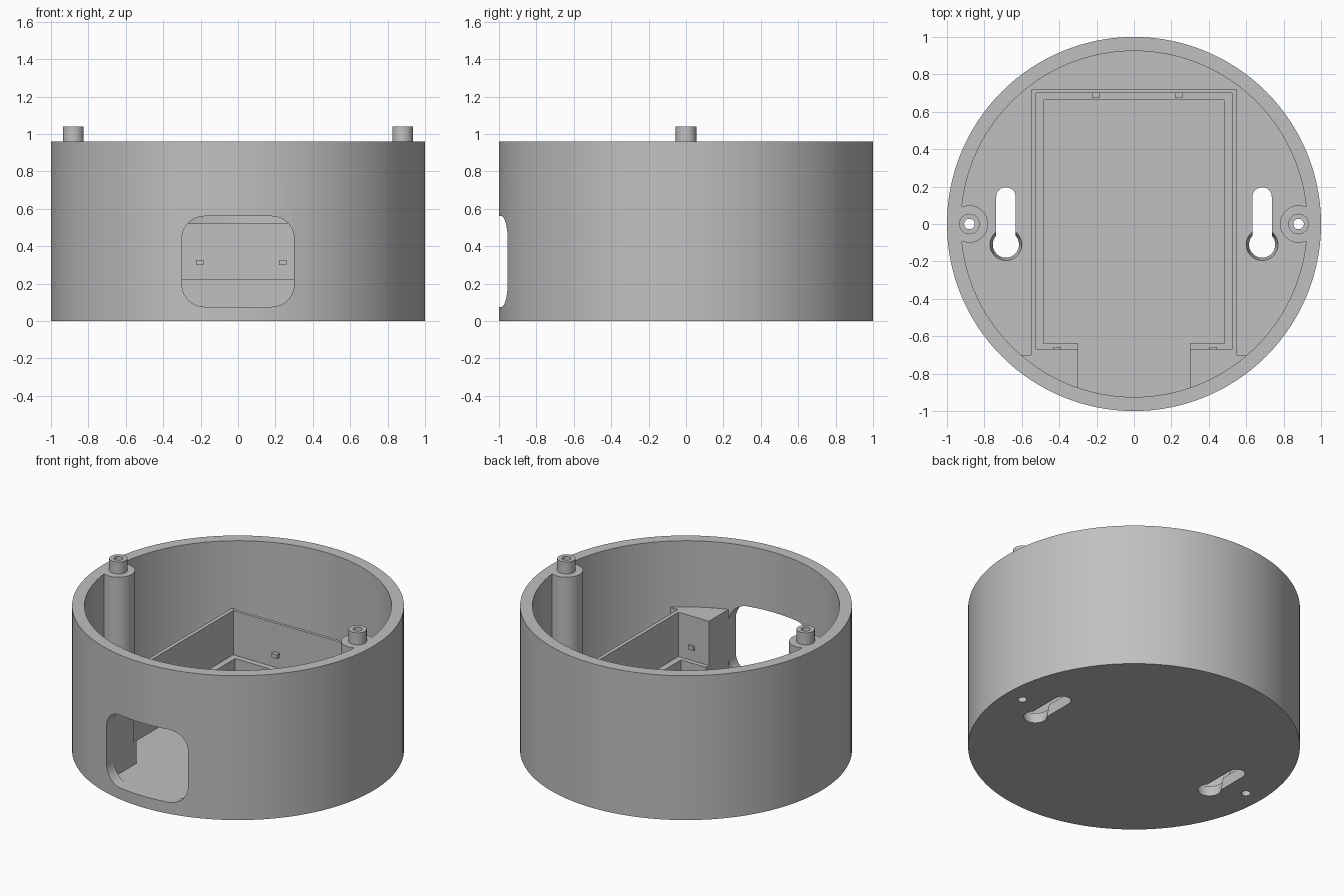
import bpy
import bmesh
import math
from mathutils import Matrix

if "Cube" in bpy.data.objects:
    bpy.data.objects.remove(bpy.data.objects["Cube"], do_unlink=True)

grey = bpy.data.materials.new("plain grey")
grey.use_nodes = True
grey.diffuse_color = (0.53, 0.53, 0.53, 1)
grey.node_tree.nodes["Principled BSDF"].inputs["Base Color"].default_value = grey.diffuse_color

RIM, FLOOR, INNER = 0.96, 0.075, 0.925
POST_X, KEY_X = 0.88, 0.685


def finish(bm, name):
    bmesh.ops.recalc_face_normals(bm, faces=bm.faces)
    mesh = bpy.data.meshes.new(name)
    bm.to_mesh(mesh)
    bm.free()
    mesh.materials.append(grey)
    ob = bpy.data.objects.new(name, mesh)
    bpy.context.collection.objects.link(ob)
    return ob


def cylinder(name, r, z0, z1, x=0, y=0, top_r=None, sides=48):
    bm = bmesh.new()
    bmesh.ops.create_cone(bm, cap_ends=True, segments=sides, radius1=r,
                          radius2=r if top_r is None else top_r, depth=z1 - z0,
                          matrix=Matrix.Translation((x, y, (z0 + z1) / 2)))
    return finish(bm, name)


def prism(name, outline, z0, z1, turn=None):
    bm = bmesh.new()
    face = bm.faces.new([bm.verts.new((x, y, z0)) for x, y in outline])
    new = bmesh.ops.extrude_face_region(bm, geom=[face])["geom"]
    verts = [v for v in new if isinstance(v, bmesh.types.BMVert)]
    bmesh.ops.translate(bm, verts=verts, vec=(0, 0, z1 - z0))
    if turn:
        bm.transform(turn)
    return finish(bm, name)


def box(name, x, y, z, sx, sy, sz):
    bm = bmesh.new()
    bmesh.ops.create_cube(bm, size=1, matrix=Matrix.Translation((x, y, z)) @ Matrix.Diagonal((sx, sy, sz, 1)))
    return finish(bm, name)


def arc(cx, cy, r, start, end, steps=10):
    angles = [math.radians(start + (end - start) * i / steps) for i in range(steps + 1)]
    return [(cx + r * math.cos(a), cy + r * math.sin(a)) for a in angles]


def combine(ob, other, operation):
    """Apply a boolean and discard the helper."""
    other.hide_render = True
    mod = ob.modifiers.new("cut", "BOOLEAN")
    mod.operation, mod.object, mod.solver = operation, other, "EXACT"
    graph = bpy.context.evaluated_depsgraph_get()
    graph.update()
    mesh = bpy.data.meshes.new_from_object(ob.evaluated_get(graph))
    ob.modifiers.clear()
    ob.data = mesh
    bpy.data.objects.remove(other, do_unlink=True)


def mirrored(half):
    return half + [(-x, y) for x, y in reversed(half)]


# Round housing: the cavity leaves the two screw posts standing
cavity = cylinder("cavity", INNER, FLOOR, 1.2, sides=128)
for s in (-1, 1):
    combine(cavity, cylinder("post", 0.1, -0.2, 1.4, s * POST_X), "DIFFERENCE")
housing = cylinder("housing", 1, 0, RIM, sides=128)
combine(housing, cavity, "DIFFERENCE")

# Cable window in the front wall
r, left, right, low, high = 0.12, -0.3, 0.3, FLOOR + 0.001, 0.56
rounded = (arc(right - r, high - r, r, 0, 90) + arc(left + r, high - r, r, 90, 180)
           + arc(left + r, low + r, r, 180, 270) + arc(right - r, low + r, r, 270, 360))
combine(housing, prism("window", rounded, 0.8, 1.1, Matrix.Rotation(math.pi / 2, 4, "X")), "DIFFERENCE")

# Hollow pins on the posts, and keyhole slots through the floor
for s in (-1, 1):
    combine(housing, cylinder("pin", 0.055, 0.9, 1.04, s * POST_X), "UNION")
    combine(housing, cylinder("screw_hole", 0.028, -0.1, 1.2, s * POST_X, sides=32), "DIFFERENCE")
    x = s * KEY_X
    slot = arc(x, 0.145, 0.052, 0, 180) + [(x - 0.052, -0.11), (x + 0.052, -0.11)]
    combine(housing, prism("slot", slot, -0.1, 0.2), "DIFFERENCE")
    combine(housing, cylinder("key_hole", 0.067, -0.015, 0.09, x, -0.11, top_r=0.088), "DIFFERENCE")

# Tray wall with the two solid blocks beside the window
wall = [(0.3, -0.92), (0.62, -0.72), (0.63, -0.7), (0.55, -0.7), (0.55, 0.72)]
inside = [(-0.525, 0.7), (-0.525, -0.67), (-0.3, -0.67), (-0.3, -0.92)]
outline = mirrored(wall) + [(x, y) for x, y in reversed(inside)] + [(-x, y) for x, y in inside]
tray_wall = prism("tray_wall", outline[:-1][:len(wall) * 2] + [(-0.3, -0.67), (-0.525, -0.67),
                  (-0.525, 0.7), (0.525, 0.7), (0.525, -0.67), (0.3, -0.67)], FLOOR - 0.01, 0.52)

# Support ledge inside the tray
ledge = [(0.3, -0.68), (0.535, -0.68), (0.535, 0.71)]
ledge_inner = [(-0.3, -0.64), (-0.485, -0.64), (-0.485, 0.663)]
tray_ledge = prism("tray_ledge", mirrored(ledge) + mirrored(ledge_inner), FLOOR - 0.01, 0.225)

# Snap bumps on the back wall and the front blocks
for i, x in enumerate((-0.205, 0.24)):
    box(f"back_bump_{i + 1}", x, 0.69, 0.312, 0.04, 0.035, 0.028)
for i, x in enumerate((-0.41, 0.425)):
    box(f"front_bump_{i + 1}", x, -0.668, 0.312, 0.04, 0.02, 0.028)

# Smooth the round walls and keep the corners crisp
bpy.ops.object.select_all(action="DESELECT")
housing.select_set(True)
bpy.context.view_layer.objects.active = housing
bpy.ops.object.shade_smooth_by_angle(angle=math.radians(30))
